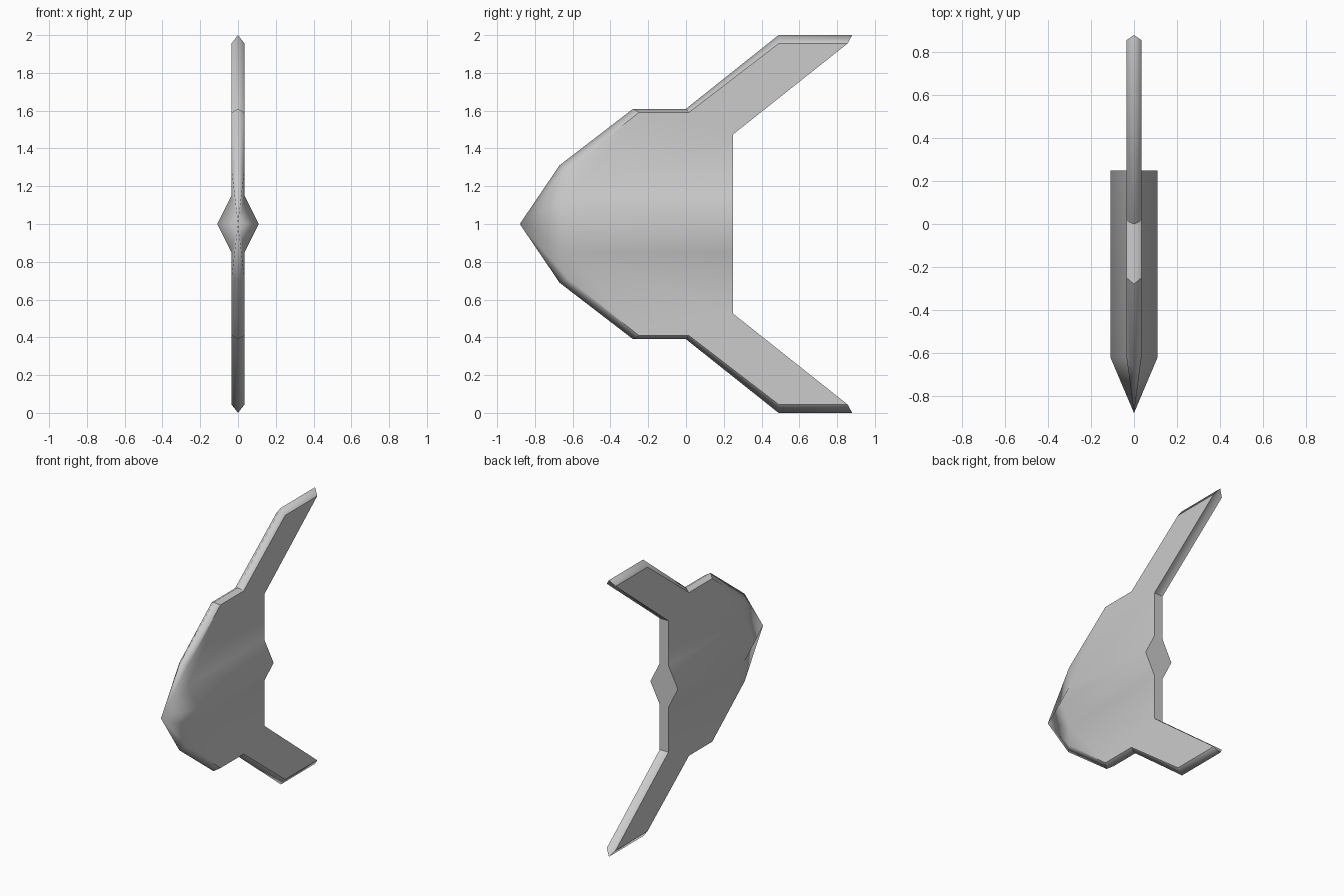
import bpy, bmesh

if "Cube" in bpy.data.objects:
    bpy.data.objects.remove(bpy.data.objects["Cube"])

# One quarter of the blade (x >= 0, upper half), as (y, z) with z measured from the mid height
OUTER = [(-.88, 0), (-.67, .31), (-.28, .61), (0, .61), (.49, 1), (.88, 1)]      # thin rim on x = 0
INNER = [(-.62, .295), (-.25, .59), (.015, .59), (.49, .955), (.855, .955)]      # flat side border
HALF, RIDGE = .035, .11

bm = bmesh.new()
rim = [bm.verts.new((0, y, z)) for y, z in OUTER]
side = [bm.verts.new((HALF, y, z)) for y, z in INNER]
root, fold_back, fold_front = [bm.verts.new((HALF, y, z))
                               for y, z in ((.25, .475), (.25, .15), (-.62, .15))]
ridge_back, ridge_front = [bm.verts.new((RIDGE, y, 0)) for y in (.25, -.62)]
root_c, fold_c, ridge_c = [bm.verts.new((0, .25, z)) for z in (.475, .15, 0)]

# Flat body and swept wing
body = bm.faces.new((side[0], side[1], side[2], root, fold_back, fold_front))
bm.faces.new((side[2], side[3], side[4], root))
# Central raised ridge
bm.faces.new((fold_front, fold_back, ridge_back, ridge_front))
# Bevelled leading edge
for i in range(4):
    bm.faces.new((rim[i + 1], rim[i + 2], side[i + 1], side[i]))
# Pointed nose
for a, b in ((rim[1], side[0]), (side[0], fold_front), (fold_front, ridge_front)):
    bm.faces.new((rim[0], a, b))
# Flat trailing edge
bm.faces.new((side[4], rim[5], root_c, root))
bm.faces.new((root, root_c, fold_c, fold_back))
bm.faces.new((fold_back, fold_c, ridge_c, ridge_back))

bmesh.ops.recalc_face_normals(bm, faces=bm.faces)
body.normal_update()
if body.normal.x < 0:
    bmesh.ops.reverse_faces(bm, faces=bm.faces)

# Smooth shading with sharp rims; nose and ridge stay soft
for f in bm.faces:
    f.smooth = True
for e in bm.edges:
    if len(e.link_faces) == 2 and e.calc_face_angle() > .5:
        e.smooth = rim[0] in e.verts

mesh = bpy.data.meshes.new("swept_blade")
bm.to_mesh(mesh)
bm.free()
blade = bpy.data.objects.new("swept_blade", mesh)
blade.location.z = 1
bpy.context.collection.objects.link(blade)

# Mirror to both sides and to the lower half
mirror = blade.modifiers.new("mirror", 'MIRROR')
mirror.use_axis = (True, False, True)
mirror.merge_threshold = .001
